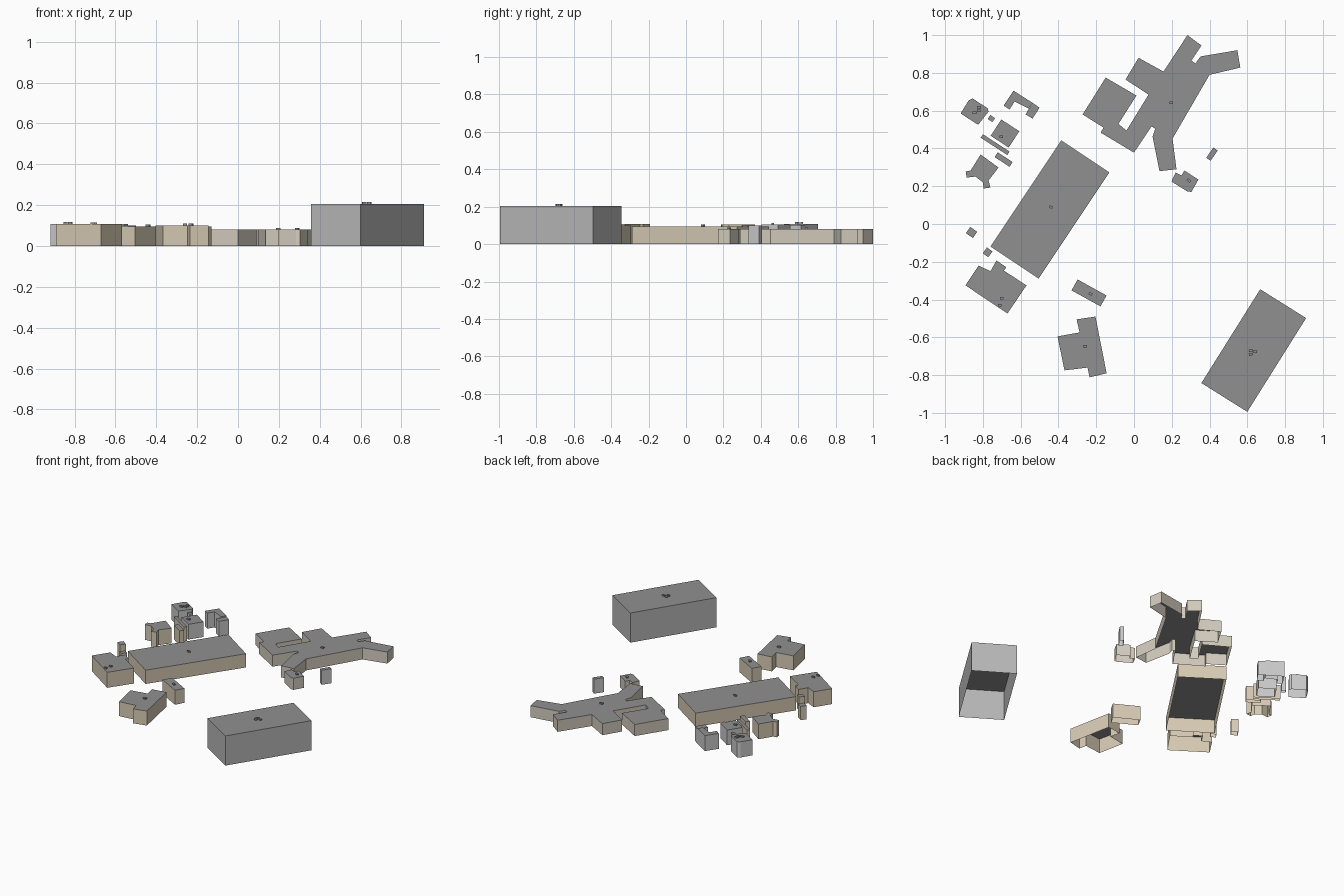
import bpy, bmesh, math


def material(name, r, g, b):
    m = bpy.data.materials.new(name)
    m.diffuse_color = (r, g, b, 1)
    return m


TAN = material("tan_wall", 0.68, 0.60, 0.46)
PALE = material("pale_wall", 0.66, 0.61, 0.52)
LIGHT = material("light_grey_wall", 0.64, 0.64, 0.62)
GREY = material("grey_wall", 0.48, 0.48, 0.48)
ROOF = material("roof", 0.28, 0.28, 0.28)


def building(name, pts, height, wall, base=0.0):
    """Open-bottomed block: footprint extruded to a flat roof."""
    area = sum(a[0] * b[1] - b[0] * a[1] for a, b in zip(pts, pts[1:] + pts[:1]))
    if area < 0:
        pts = pts[::-1]
    bm = bmesh.new()
    low = [bm.verts.new((x, y, base)) for x, y in pts]
    top = [bm.verts.new((x, y, height)) for x, y in pts]
    n = len(pts)
    for i in range(n):
        j = (i + 1) % n
        bm.faces.new((low[i], low[j], top[j], top[i]))
    bm.faces.new(top).material_index = 1
    me = bpy.data.meshes.new(name)
    bm.to_mesh(me)
    bm.free()
    me.materials.append(wall)
    me.materials.append(ROOF)
    ob = bpy.data.objects.new(name, me)
    bpy.context.collection.objects.link(ob)
    return ob


def rect(x, y, w, d, angle=-33):
    c, s = math.cos(math.radians(angle)), math.sin(math.radians(angle))
    return [(x + c * u * w / 2 - s * v * d / 2, y + s * u * w / 2 + c * v * d / 2)
            for u, v in ((-1, -1), (1, -1), (1, 1), (-1, 1))]


# Large rectangular blocks
building("tall_block", rect(0.634, -0.67, 0.287, 0.586, -32.1), 0.205, GREY)
building("central_hall", rect(-0.445, 0.077, 0.306, 0.676, -33.7), 0.095, TAN)

# Branching building with courtyard slot
building("winged_building", [
    (-.15, .775), (.013, .68), (-.082, .53), (-.04, .495), (.077, .685),
    (-.045, .765), (.024, .88), (.156, .807), (.283, 1.0), (.357, .945),
    (.304, .865), (.325, .85), (.352, .887), (.547, .92), (.563, .828),
    (.40, .79), (.204, .452), (.225, .29), (.135, .28), (.098, .463),
    (.112, .505), (.093, .516), (0, .378), (-.177, .484), (-.161, .51),
    (-.272, .58)], 0.08, PALE)

# Houses with irregular footprints
building("southwest_house", [
    (-.823, -.22), (-.76, -.25), (-.728, -.193), (-.675, -.23), (-.69, -.246),
    (-.569, -.325), (-.67, -.474), (-.892, -.325)], 0.107, TAN)
building("south_house", [
    (-.304, -.505), (-.204, -.49), (-.145, -.79), (-.235, -.812),
    (-.246, -.76), (-.368, -.775), (-.405, -.595), (-.288, -.574)], 0.10, TAN)
building("east_house", [
    (.267, .283), (.341, .235), (.304, .17), (.283, .172), (.198, .225),
    (.22, .272), (.251, .257)], 0.08, PALE)
building("west_house", [
    (-.812, .368), (-.717, .299), (-.77, .23), (-.76, .193), (-.796, .188),
    (-.80, .22), (-.839, .251), (-.886, .246), (-.891, .278),
    (-.865, .283)], 0.105, TAN)
building("northwest_house", [
    (-.875, .655), (-.855, .665), (-.775, .613), (-.77, .595), (-.825, .525),
    (-.918, .585)], 0.108, LIGHT)
building("corner_house", [
    (-.638, .706), (-.538, .642), (-.558, .611), (-.632, .648),
    (-.659, .606), (-.69, .627)], 0.107, LIGHT)
building("corner_house_wing", [
    (-.538, .642), (-.50, .616), (-.537, .558), (-.574, .58)], 0.101, LIGHT)

# Plain houses, sheds and annexes: x, y, width, depth, angle, height, wall
for name, x, y, w, d, a, h, wall in (
        ("square_house", -.683, .479, .114, .103, -33, .105, LIGHT),
        ("long_shed", -.735, .42, .168, .022, -33, .10, TAN),
        ("short_shed", -.69, .341, .094, .03, -33, .10, TAN),
        ("tiny_shed", -.755, .558, .03, .025, -33, .10, LIGHT),
        ("garden_shed", -.86, -.045, .045, .040, -35, .095, TAN),
        ("side_shed", -.775, -.15, .036, .038, -35, .095, TAN),
        ("south_annex", -.238, -.365, .175, .066, -29, .10, TAN),
        ("east_kiosk", .413, .37, .028, .066, -34, .10, LIGHT)):
    building(name, rect(x, y, w, d, a), h, wall)

# Roof chimneys: x, y, angle, roof height
for x, y, a, h in (
        (.618, -.67, 15, .205), (.642, -.675, -10, .205), (.618, -.69, 15, .205),
        (-.44, .09, -33, .095), (.197, .643, 0, .08), (.29, .23, -33, .08),
        (-.70, -.392, 0, .107), (-.711, -.43, 0, .107), (-.259, -.648, 0, .10),
        (-.23, -.37, -29, .10), (-.703, .463, 0, .105), (-.82, .618, 0, .108),
        (-.844, .588, 0, .108), (-.822, .6, 0, .108)):
    building("chimney", rect(x, y, .02, .013, a), h + .009, ROOF, h)
